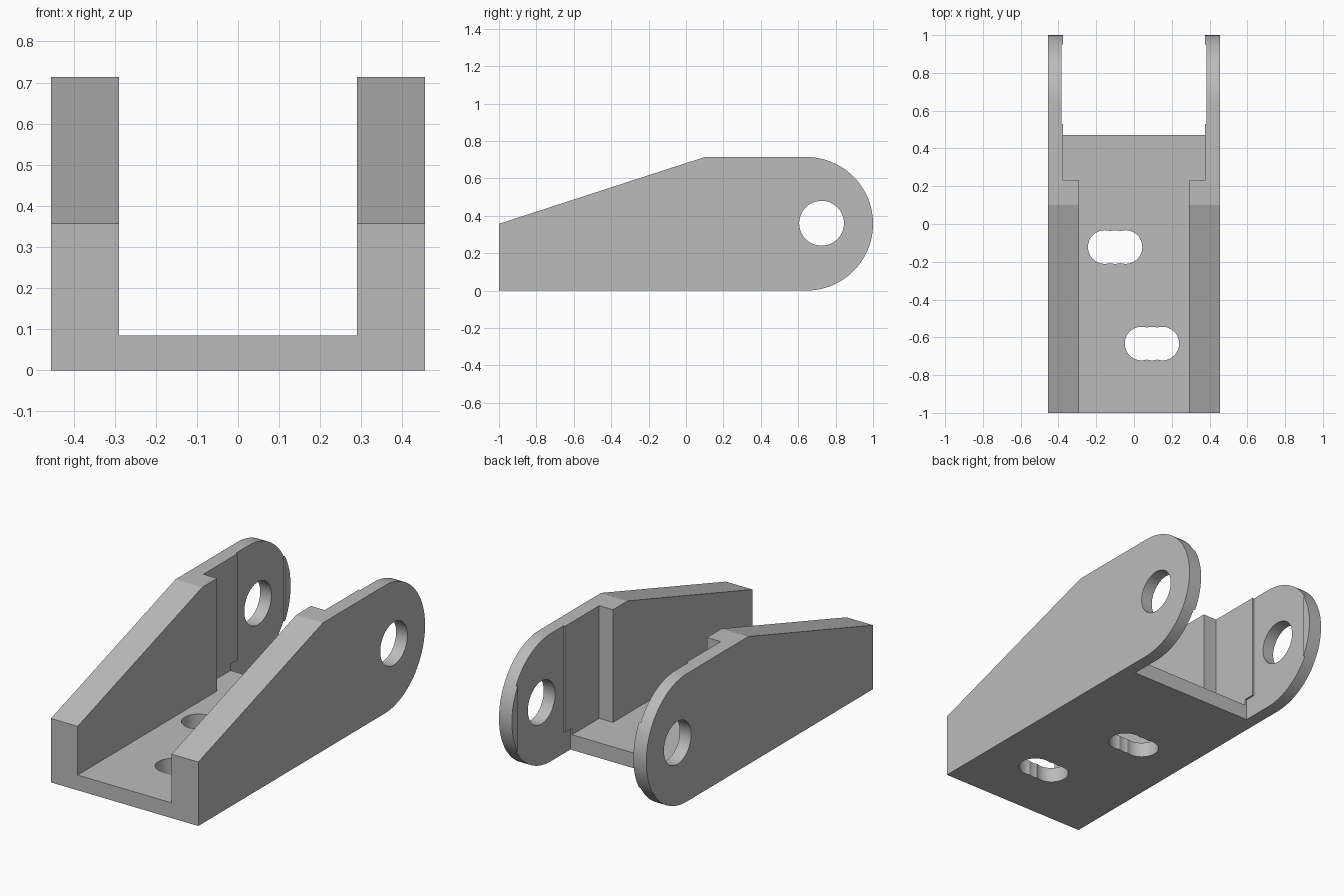
import bpy, bmesh, math

cube = bpy.data.objects.get("Cube")
if cube:
    bpy.data.objects.remove(cube, do_unlink=True)

grey = bpy.data.materials.new("plain grey")
grey.use_nodes = True
colour = (0.5, 0.5, 0.5, 1)
grey.diffuse_color = colour
for node in grey.node_tree.nodes:
    if node.type == 'BSDF_PRINCIPLED':
        node.inputs["Base Color"].default_value = colour


def prism(name, outline, axis, lo, hi):
    """Extrude an outline along x (outline in y, z) or along z (outline in x, y)."""
    bm = bmesh.new()
    place = (lambda a, b: (lo, a, b)) if axis == 'x' else (lambda a, b: (a, b, lo))
    face = bm.faces.new([bm.verts.new(place(a, b)) for a, b in outline])
    new = bmesh.ops.extrude_face_region(bm, geom=[face])["geom"]
    shift = (hi - lo, 0, 0) if axis == 'x' else (0, 0, hi - lo)
    bmesh.ops.translate(bm, vec=shift, verts=[v for v in new if isinstance(v, bmesh.types.BMVert)])
    bmesh.ops.recalc_face_normals(bm, faces=bm.faces)
    mesh = bpy.data.meshes.new(name)
    bm.to_mesh(mesh)
    bm.free()
    mesh.materials.append(grey)
    obj = bpy.data.objects.new(name, mesh)
    bpy.context.collection.objects.link(obj)
    return obj


def arc(cx, cy, r, start, end, steps):
    angles = [math.radians(start + (end - start) * i / steps) for i in range(steps + 1)]
    return [(cx + r * math.cos(a), cy + r * math.sin(a)) for a in angles]


def circle(cx, cy, r, steps=48):
    return arc(cx, cy, r, 0, 360, steps)[:-1]


def rectangle(x0, y0, x1, y1):
    return [(x0, y0), (x1, y0), (x1, y1), (x0, y1)]


# Solid block with the sloped, round-ended side profile
R = 0.357
profile = [(-1, 0)] + arc(1 - R, R, R, -90, 90, 48) + [(0.1, 2 * R), (-1, R)]
bracket = prism("bracket", profile, 'x', -0.455, 0.455)

# Stepped channel above the floor, and the open gap behind the floor
channel = [(-0.29, -1.2), (0.29, -1.2), (0.29, 0.23), (0.375, 0.23),
           (0.375, 1.2), (-0.375, 1.2), (-0.375, 0.23), (-0.29, 0.23)]
cutters = [prism("channel_cutter", channel, 'z', 0.085, 1),
           prism("rear_gap_cutter", rectangle(-0.375, 0.47, 0.375, 1.2), 'z', -0.2, 1.1)]

# Shallow recess on the inner faces of the lugs
recess = [(0.47, -0.1), (0.95, -0.1), (0.95, 1.2), (0.53, 1.2), (0.53, 0.12), (0.47, 0.12)]
cutters.append(prism("recess_cutter", recess, 'x', -0.385, 0.385))

# Pivot hole through both lugs
cutters.append(prism("pivot_hole_cutter", circle(0.725, 0.36, 0.12), 'x', -0.6, 0.6))

# Two floor slots, each drilled as three overlapping holes
for slot_x, slot_y in ((-0.1, -0.122), (0.095, -0.633)):
    for step in (-1, 0, 1):
        outline = circle(slot_x + step * 0.055, slot_y, 0.089)
        cutters.append(prism("slot_cutter", outline, 'z', -0.1, 0.2))

bpy.context.view_layer.objects.active = bracket
for cutter in cutters:
    cutter.hide_render = True
    cut = bracket.modifiers.new(cutter.name, 'BOOLEAN')
    cut.operation = 'DIFFERENCE'
    cut.solver = 'EXACT'
    cut.object = cutter
    bpy.ops.object.modifier_apply(modifier=cut.name)
    bpy.data.objects.remove(cutter, do_unlink=True)

# Smooth the round end and holes, keep edges sharp
bpy.ops.object.select_all(action='DESELECT')
bracket.select_set(True)
bpy.ops.object.shade_smooth_by_angle(angle=math.radians(15))
